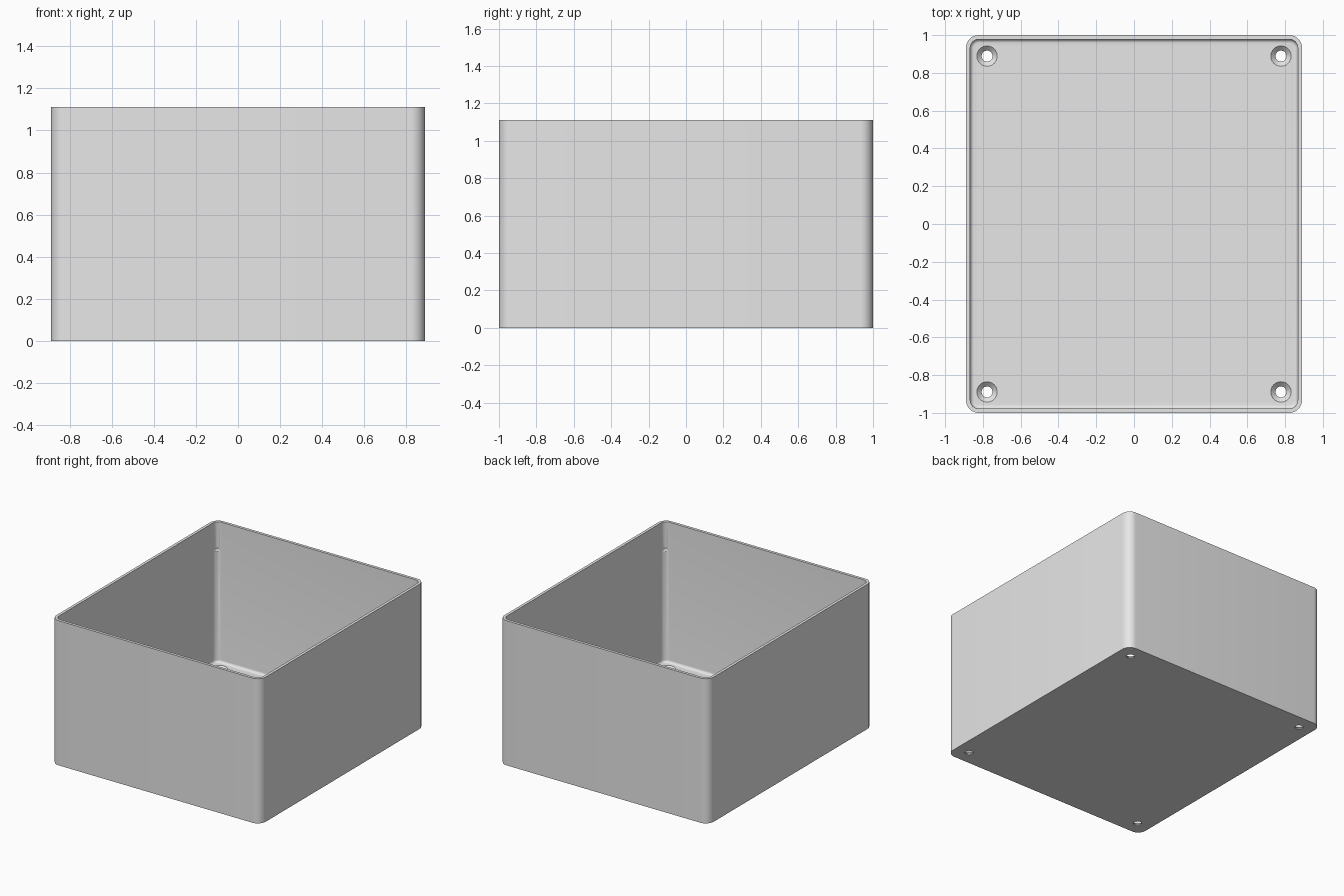
import bpy, bmesh
from math import sin, cos, pi

cube = bpy.data.objects.get("Cube")
if cube:
    bpy.data.objects.remove(cube, do_unlink=True)

HALF_X, HALF_Y, HEIGHT = 0.889, 1.0, 1.111
WALL, FLOOR, CORNER, FILLET = 0.022, 0.033, 0.067, 0.02
ARC = 10  # segments per rounded corner

grey = bpy.data.materials.new("light_grey")
grey.use_nodes = True
grey.diffuse_color = (0.8, 0.8, 0.8, 1)
grey.node_tree.nodes["Principled BSDF"].inputs["Base Color"].default_value = (0.8, 0.8, 0.8, 1)


def make_object(name, bm):
    bmesh.ops.recalc_face_normals(bm, faces=bm.faces)
    mesh = bpy.data.meshes.new(name)
    bm.to_mesh(mesh)
    bm.free()
    mesh.materials.append(grey)
    obj = bpy.data.objects.new(name, mesh)
    bpy.context.collection.objects.link(obj)
    return obj


def rounded_loop(bm, inset, z):
    """Rounded rectangle, moved in from the outer wall by inset."""
    verts = []
    for q, (sx, sy) in enumerate([(1, 1), (-1, 1), (-1, -1), (1, -1)]):
        for i in range(ARC + 1):
            a = pi / 2 * (q + i / ARC)
            r = CORNER - inset
            verts.append(bm.verts.new((sx * (HALF_X - CORNER) + r * cos(a),
                                       sy * (HALF_Y - CORNER) + r * sin(a), z)))
    return verts


def circle_loop(bm, x, y, r, z, n=32):
    return [bm.verts.new((x + r * cos(2 * pi * i / n), y + r * sin(2 * pi * i / n), z))
            for i in range(n)]


def skin(bm, loops):
    """Join successive loops and cap both ends."""
    for a, b in zip(loops, loops[1:]):
        for i in range(len(a)):
            j = (i + 1) % len(a)
            bm.faces.new((a[i], a[j], b[j], b[i]))
    bm.faces.new(loops[0])
    bm.faces.new(loops[-1])


# Open box: outside wall, thin rim, inside wall, fillet and floor
bm = bmesh.new()
section = [(0, 0), (0, HEIGHT), (WALL, HEIGHT)]
for i in range(7):
    a = pi / 2 * i / 6
    section.append((WALL + FILLET * (1 - cos(a)), FLOOR + FILLET * (1 - sin(a))))
skin(bm, [rounded_loop(bm, inset, z) for inset, z in section])
box = make_object("open_box", bm)

# Countersunk screw holes and shallow dimples in the inside corners
bm = bmesh.new()
for sx in (-1, 1):
    for sy in (-1, 1):
        skin(bm, [circle_loop(bm, sx * 0.778, sy * 0.889, r, z) for r, z in
                  [(0.029, -0.03), (0.029, 0.008), (0.055, 0.034), (0.055, 0.08)]])
        dimple = bmesh.ops.create_uvsphere(bm, u_segments=20, v_segments=12, radius=0.025)
        bmesh.ops.translate(bm, verts=dimple["verts"], vec=(sx * 0.84, sy * 0.951, 0.90))
cutter = make_object("hole_cutter", bm)
cutter.hide_render = True

cut = box.modifiers.new("holes", "BOOLEAN")
cut.operation = "DIFFERENCE"
cut.solver = "EXACT"
cut.object = cutter
bpy.ops.object.select_all(action="DESELECT")
bpy.context.view_layer.objects.active = box
box.select_set(True)
bpy.ops.object.modifier_apply(modifier=cut.name)
bpy.data.objects.remove(cutter, do_unlink=True)
bpy.ops.object.shade_smooth_by_angle(angle=pi / 6)
